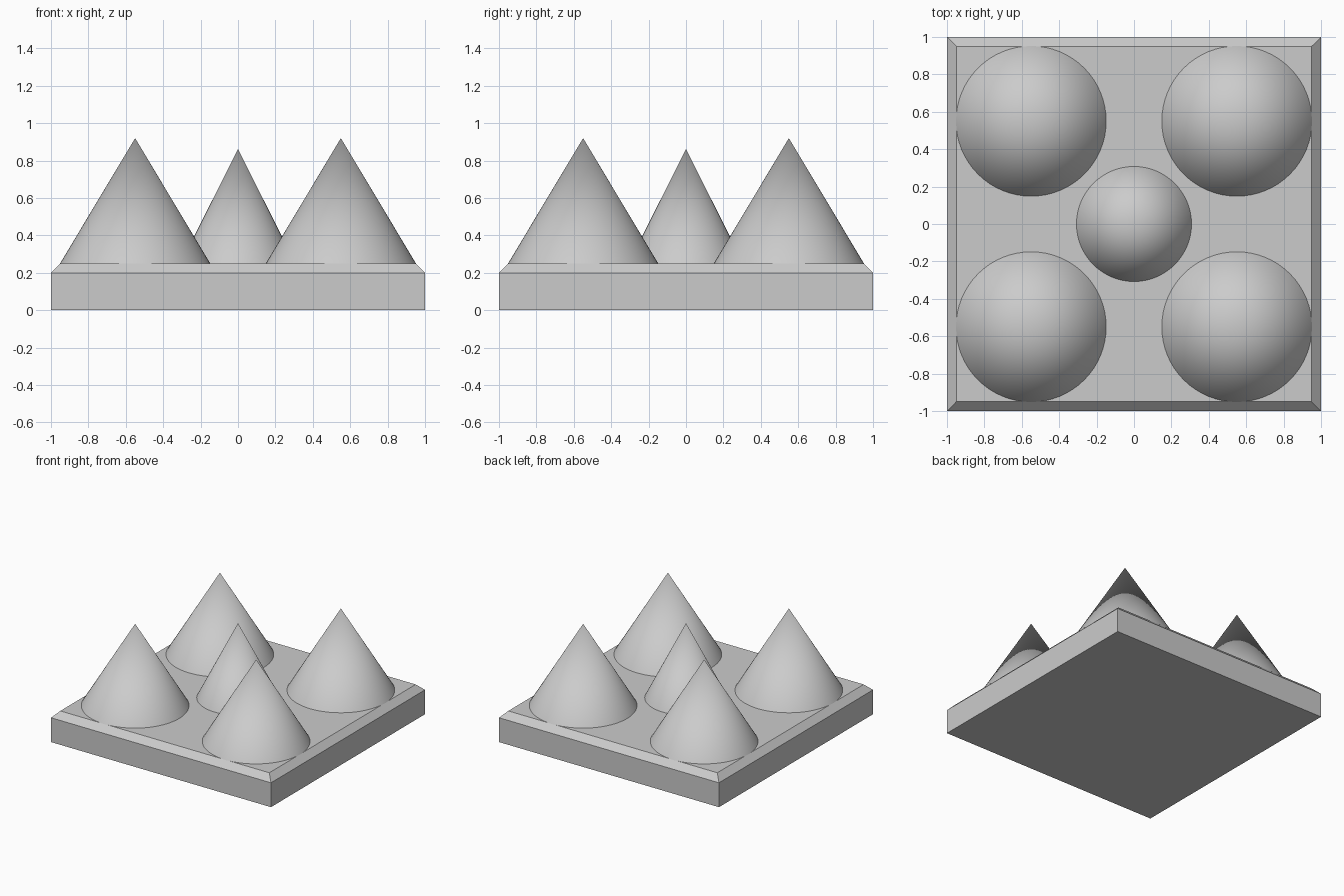
import bpy, bmesh
from math import radians

if "Cube" in bpy.data.objects:
    bpy.data.objects.remove(bpy.data.objects["Cube"])

TOP = 0.25      # top of the plate
BEVEL = 0.05    # chamfer round the upper rim


def make_object(name, bm):
    mesh = bpy.data.meshes.new(name)
    bm.to_mesh(mesh)
    bm.free()
    obj = bpy.data.objects.new(name, mesh)
    bpy.context.collection.objects.link(obj)
    return obj


# Square base plate with a chamfered upper rim
bm = bmesh.new()
bmesh.ops.create_cube(bm, size=1)
for v in bm.verts:
    v.co.x *= 2
    v.co.y *= 2
    v.co.z = (v.co.z + 0.5) * TOP
rim = [e for e in bm.edges if all(v.co.z > TOP / 2 for v in e.verts)]
bmesh.ops.bevel(bm, geom=rim, offset=BEVEL, segments=1, affect='EDGES')
make_object("base_plate", bm)


def spike(name, x, y, radius, apex):
    """Smooth cone standing on the plate."""
    foot = TOP - 0.001
    bpy.ops.mesh.primitive_cone_add(
        vertices=64, radius1=radius, radius2=0, depth=apex - foot,
        location=(x, y, (apex + foot) / 2))
    bpy.context.object.name = name
    bpy.ops.object.shade_smooth_by_angle(angle=radians(30))


# Four corner spikes and a slimmer one in the middle
for side, x in (("left", -0.55), ("right", 0.55)):
    for end, y in (("front", -0.55), ("back", 0.55)):
        spike(f"{end}_{side}_spike", x, y, 0.402, 0.92)
spike("centre_spike", 0, 0, 0.308, 0.862)
